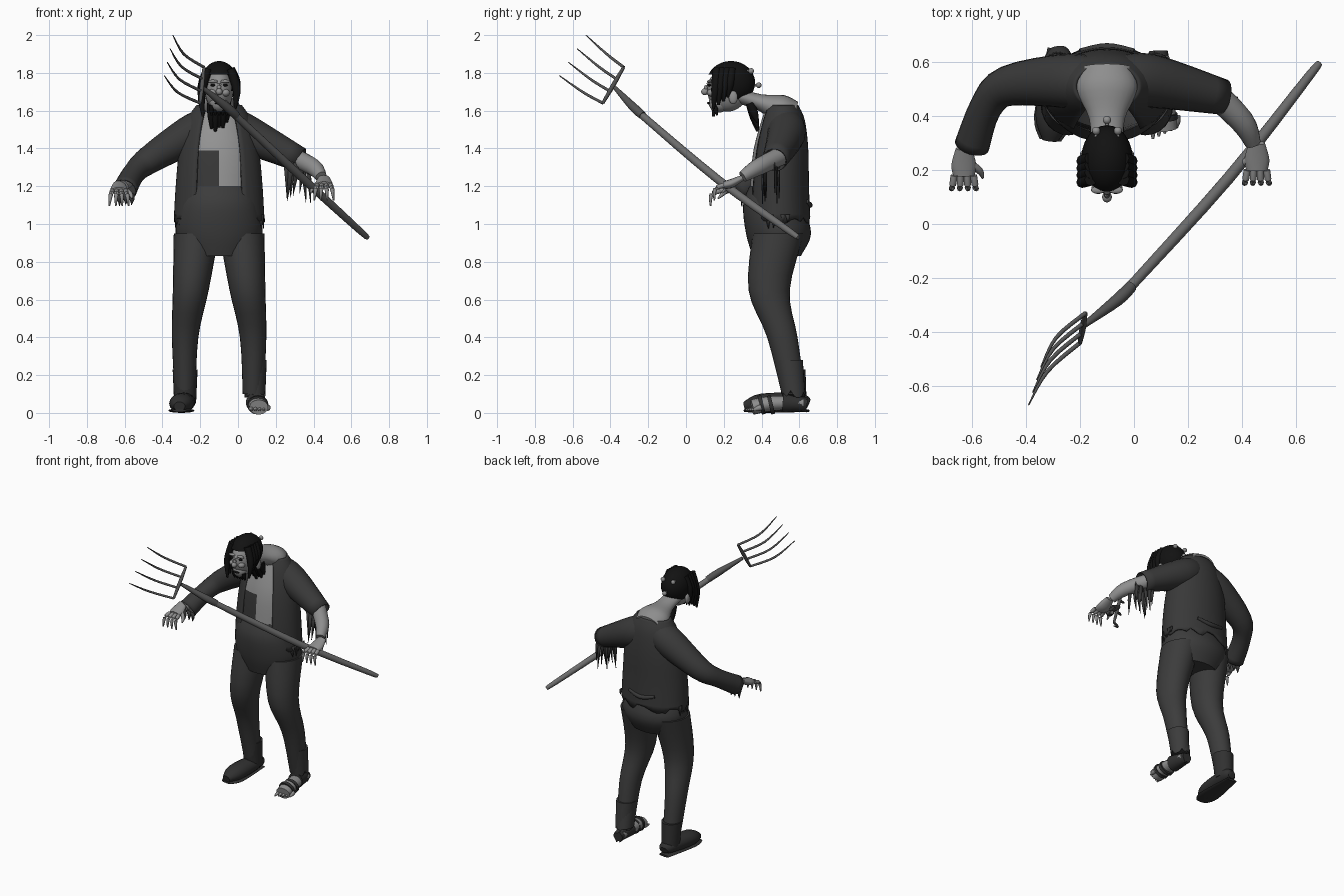
import bpy, bmesh, math, random
from mathutils import Vector

random.seed(4)
cube = bpy.data.objects.get("Cube")
if cube:
    bpy.data.objects.remove(cube, do_unlink=True)


def material(name, grey):
    mat = bpy.data.materials.new(name)
    mat.use_nodes = True
    colour = (grey, grey, grey, 1)
    mat.diffuse_color = colour
    mat.node_tree.nodes["Principled BSDF"].inputs["Base Color"].default_value = colour
    return mat


SKIN = material("pale skin", .27)
SHIRT = material("light shirt", .3)
JACKET = material("dark jacket cloth", .04)
TROUSERS = material("dark trouser cloth", .045)
LEATHER = material("boot leather", .03)
HAIR = material("black hair", .006)
WOOD = material("worn wood", .15)
IRON = material("dull iron", .09)
CENTRE = -.1
SIDES = {"right": -1, "left": 1}


def finish(name, bm, mat, thickness=0):
    bmesh.ops.recalc_face_normals(bm, faces=bm.faces)
    mesh = bpy.data.meshes.new(name)
    bm.to_mesh(mesh)
    bm.free()
    mesh.materials.append(mat)
    obj = bpy.data.objects.new(name, mesh)
    bpy.context.collection.objects.link(obj)
    if thickness:
        shell = obj.modifiers.new("cloth", "SOLIDIFY")
        shell.thickness = thickness
    bpy.ops.object.select_all(action="DESELECT")
    obj.select_set(True)
    bpy.context.view_layer.objects.active = obj
    bpy.ops.object.shade_smooth_by_angle(angle=math.radians(50))
    return obj


def spline(points, steps):
    """Smooth curve through points that carry a radius as their fourth value."""
    pts = [Vector(p) for p in points]
    last = len(pts) - 1
    out = []
    for i in range(last):
        before, start, end, after = (pts[max(0, min(last, i + k))] for k in (-1, 0, 1, 2))
        pull, push = (end - before) / 2, (after - start) / 2
        for s in range(steps):
            t = s / steps
            ease = t * t * (3 - 2 * t)
            out.append(start.lerp(end, ease) + pull * t * (1 - t) ** 2 - push * t * t * (1 - t))
    return out + [pts[last]]


def tube(name, points, mat, n=16, steps=4, depth=1, level=False, gap=0, caps=True,
         thickness=0, ragged=0):
    """Sweep an ellipse along a path; level keeps rings horizontal, gap opens the front."""
    bm = bmesh.new()
    path = spline(points, steps)
    last = len(path) - 1
    count = n + 1 if gap else n
    rings = []
    for i, p in enumerate(path):
        along = (path[min(i + 1, last)].xyz - path[max(i - 1, 0)].xyz).normalized()
        ref = Vector((0, 1, 0)) if abs(along.z) > .8 else Vector((0, 0, 1))
        side = Vector((1, 0, 0)) if level else along.cross(ref).normalized()
        up = Vector((0, 1, 0)) if level else side.cross(along)
        ring = []
        for k in range(count):
            angle = math.radians(gap - 90 + k / n * (360 - 2 * gap))
            v = p.xyz + p.w * (side * math.cos(angle) + up * depth * math.sin(angle))
            if i == 0:
                v.z += random.uniform(-ragged, ragged)
            ring.append(bm.verts.new(v))
        rings.append(ring)
    for low, high in zip(rings, rings[1:]):
        for k in range(n):
            m = (k + 1) % count
            bm.faces.new((low[k], low[m], high[m], high[k]))
    if caps and not gap:
        bm.faces.new(rings[0])
        bm.faces.new(rings[-1])
    return finish(name, bm, mat, thickness)


def body(name, rings, mat, **options):
    """Horizontal rings on the body's centre line, each given as y, z and half width."""
    return tube(name, [(CENTRE, *ring) for ring in rings], mat, n=40, level=True, **options)


def strand(name, start, end, radius, mat, bulge=(0, 0, 0)):
    """A tapering, bent strip: finger, toe, lock of hair or tine."""
    a, b = Vector(start), Vector(end)
    middle = a.lerp(b, .5) + Vector(bulge)
    return tube(name, [(*a, radius), (*middle, radius * .9), (*b, radius * .3)], mat, n=8)


def ball(name, centre, size, mat, keep=None):
    bm = bmesh.new()
    bmesh.ops.create_uvsphere(bm, u_segments=24, v_segments=16, radius=1)
    if keep:
        hidden = [f for f in bm.faces if not keep(f.calc_center_median())]
        bmesh.ops.delete(bm, geom=hidden, context="FACES")
    for v in bm.verts:
        v.co = Vector(centre) + v.co * Vector(size)
    return finish(name, bm, mat)


def rags(name, start, end, count, length):
    """A row of pointed torn strips hanging between two points."""
    bm = bmesh.new()
    a, b = Vector(start), Vector(end)
    for i in range(count):
        p, q = a.lerp(b, i / count), a.lerp(b, (i + 1) / count)
        fall = Vector((random.uniform(-.1, .1), 0, -1)) * length * random.uniform(.5, 1)
        corners = (p, q, q + fall / 2, (p + q) / 2 + fall)
        bm.faces.new([bm.verts.new(v) for v in corners])
    return finish(name, bm, JACKET, .005)


# Trousers
body("trouser_seat", [(.48, .83, .17), (.49, .95, .23), (.46, 1.1, .21), (.47, 1.2, .18)],
     TROUSERS, depth=.75)
for label, side in SIDES.items():
    leg = [(.18, .57, .1, .055), (.18, .51, .4, .07), (.15, .44, .65, .095), (.12, .49, .95, .12)]
    tube(label + "_trouser_leg", [(CENTRE + side * x, *rest) for x, *rest in leg],
         TROUSERS, n=24, level=True, depth=1.15)
tube("left_trouser_cuff", [(.09, .57, .1, .055), (.085, .545, .28, .067)],
     TROUSERS, n=24, level=True, depth=1.1, ragged=.02)

# Right boot
tube("boot_shaft", [(-.28, .575, .05, .058), (-.28, .56, .23, .066)],
     LEATHER, n=24, level=True, depth=1.1)
tube("boot_foot", [(-.28, .65, .05, .03), (-.28, .6, .06, .055), (-.3, .4, .05, .065),
                   (-.31, .31, .035, .03)], LEATHER, depth=.8)
tube("boot_sole", [(-.28, .65, .012, .04), (-.3, .4, .012, .07), (-.31, .31, .012, .04)],
     LEATHER, depth=.17)

# Bare left foot with toes and wrappings
tube("left_foot", [(.09, .62, .05, .04), (.1, .46, .05, .05), (.11, .35, .03, .05)],
     SKIN, depth=.8)
for i in range(5):
    x, reach = .07 + i * .022, .315 + i * .01
    strand("toe", (x, .4, .03), (x, reach, .015), .015, SKIN)
tube("heel_wrap", [(.09, .64, .045, .035), (.095, .51, .055, .054)], LEATHER, ragged=.01)
for y in (.46, .41):
    tube("foot_strap", [(.105, y, .045, .056), (.105, y - .02, .04, .056)], LEATHER, depth=.9)

# Shirt with one dark patch
shirt = body("shirt", [(.47, 1.15, .19), (.49, 1.39, .19), (.5, 1.6, .12)], SHIRT, depth=.7)
shirt.data.materials.append(JACKET)
for face in shirt.data.polygons:
    c = face.center
    face.material_index = int(c.x < CENTRE and c.y < .45 and c.z < 1.39)

# Open jacket with torn hem and back pocket
body("jacket", [(.49, 1.02, .24), (.49, 1.2, .23), (.5, 1.4, .21), (.51, 1.55, .17),
                (.51, 1.63, .12)], JACKET, depth=.7, gap=32, thickness=.012, ragged=.02)
for side in SIDES.values():
    edge, inner = CENTRE + side * .235, CENTRE + side * .12
    rags("jacket_front_rags", (edge, .45, 1.05), (inner, .34, 1.05), 5, .1)
    rags("jacket_side_rags", (edge, .45, 1.05), (edge, .55, 1.05), 4, .08)
tube("back_pocket", [(-.2, .64, 1.12, .01), (-.1, .655, 1.1, .015), (0, .64, 1.12, .01)], JACKET)

# Sleeves
tube("right_sleeve", [(-.16, .52, 1.52, .1), (-.26, .53, 1.47, .1), (-.47, .51, 1.34, .075),
                      (-.55, .43, 1.27, .06), (-.6, .29, 1.18, .065)],
     JACKET, n=20, caps=False, thickness=.006)
rags("right_cuff_rags", (-.65, .3, 1.17), (-.55, .29, 1.16), 3, .08)
tube("left_sleeve", [(-.04, .52, 1.52, .1), (.06, .53, 1.47, .1), (.33, .47, 1.34, .066)],
     JACKET, n=20, caps=False, thickness=.006)
for y in (.43, .5):
    rags("left_sleeve_rags", (.24, y, 1.35), (.38, y - .03, 1.33), 5, .26)

# Forearms and hands
tube("left_forearm", [(.28, .5, 1.36, .05), (.4, .38, 1.3, .045), (.44, .3, 1.25, .03)], SKIN)
tube("right_forearm", [(-.57, .38, 1.24, .036), (-.61, .27, 1.2, .03)], SKIN)
palms = {"right": Vector((-.63, .22, 1.185)), "left": Vector((.455, .24, 1.215))}
for label, palm in palms.items():
    wrist, knuckles = palm + Vector((0, .06, .03)), palm - Vector((0, .04, .01))
    tube(label + "_palm", [(*wrist, .03), (*palm, .046), (*knuckles, .04)], SKIN, depth=.5)
    for i in range(4):
        root = knuckles + Vector((i - 1.5, 0, 0)) * .024
        tip = root + Vector(((i - 1.5) * .01, -.05, -.08))
        strand(label + "_finger", root, tip, .013, SKIN, (0, -.02, .02))
    inward = Vector((-SIDES[label], 0, 0))
    strand(label + "_thumb", palm + inward * .03, palm + inward * .07 - Vector((0, .05, .05)),
           .014, SKIN, inward * .01)

# Neck and head
tube("neck", [(CENTRE, .58, 1.59, .09), (CENTRE, .5, 1.61, .115), (CENTRE, .39, 1.645, .066),
              (CENTRE, .27, 1.68, .06)], SKIN, n=24, depth=.65)
head = Vector((CENTRE, .22, 1.71))


def on_head(x, y, z):
    return head + Vector((x, y, z))


ball("head", head, (.076, .108, .115), SKIN)
ball("jaw", on_head(0, -.045, -.07), (.05, .055, .05), SKIN)
strand("nose_bridge", on_head(0, -.09, .04), on_head(0, -.11, -.02), .012, SKIN, (0, -.015, 0))
ball("nose_tip", on_head(0, -.12, -.01), (.018, .02, .018), SKIN)
ball("mouth", on_head(0, -.098, -.07), (.024, .01, .007), HAIR)
for side in SIDES.values():
    x = side * .033
    ball("eye", on_head(x, -.096, .025), (.013, .01, .007), HAIR)
    ball("brow", on_head(x, -.094, .045), (.026, .014, .009), SKIN)
    ball("cheek", on_head(x, -.085, -.015), (.024, .024, .02), SKIN)
    ball("ear", on_head(side * .087, .03, -.04), (.014, .024, .035), SKIN)

# Hair, locks and beard
ball("hair_cap", on_head(0, .018, .038), (.096, .128, .115), HAIR,
     lambda c: c.z > .3 or c.y > -.4 or abs(c.x) > .73)
for side in SIDES.values():
    for k in range(4):
        y = -.075 + .026 * k
        strand("hair_lock", on_head(side * .06, y + .02, .11),
               on_head(side * .085, y, -.12 + side * .02 + k * .02), .024, HAIR, (side * .02, 0, 0))
for k in range(-2, 3):
    x = k * .02
    strand("beard_lock", on_head(x, -.07, -.08), on_head(x, -.055, -.135), .014, HAIR)
    strand("throat_lock", on_head(x, .12, -.07), on_head(x, .16, random.uniform(-.22, -.17)),
           .024, HAIR)
for x, y, z in ((-.04, .125, .1), (.04, .125, .1), (0, .165, .025)):
    knob = on_head(x, y, z)
    strand("head_pin", knob, on_head(x, y - .06, z), .007, SKIN)
    ball("pin_knob", knob, (.015, .015, .015), SKIN)

# Fork handle and ferrule
tube("fork_handle", [(.685, .592, .93, .008), (.65, .55, .96, .017), (.35, .17, 1.235, .022),
                     (-.03, -.25, 1.59, .019)], WOOD)
tube("fork_ferrule", [(-.01, -.23, 1.575, .022), (-.06, -.28, 1.62, .023),
                      (-.185, -.375, 1.72, .011)], IRON)

# Fork crossbar and four curved tines
bar_top, bar_foot = Vector((-.18, -.33, 1.83)), Vector((-.2, -.44, 1.64))
tip_top, tip_foot = Vector((-.345, -.53, 2)), Vector((-.39, -.67, 1.785))
tube("fork_crossbar", [(*bar_top, .008), (*bar_top.lerp(bar_foot, .5), .012), (*bar_foot, .008)],
     IRON, n=10)
for i in range(4):
    strand("fork_tine", bar_top.lerp(bar_foot, i / 3), tip_top.lerp(tip_foot, i / 3),
           .008, IRON, (-.025, .01, -.015))
